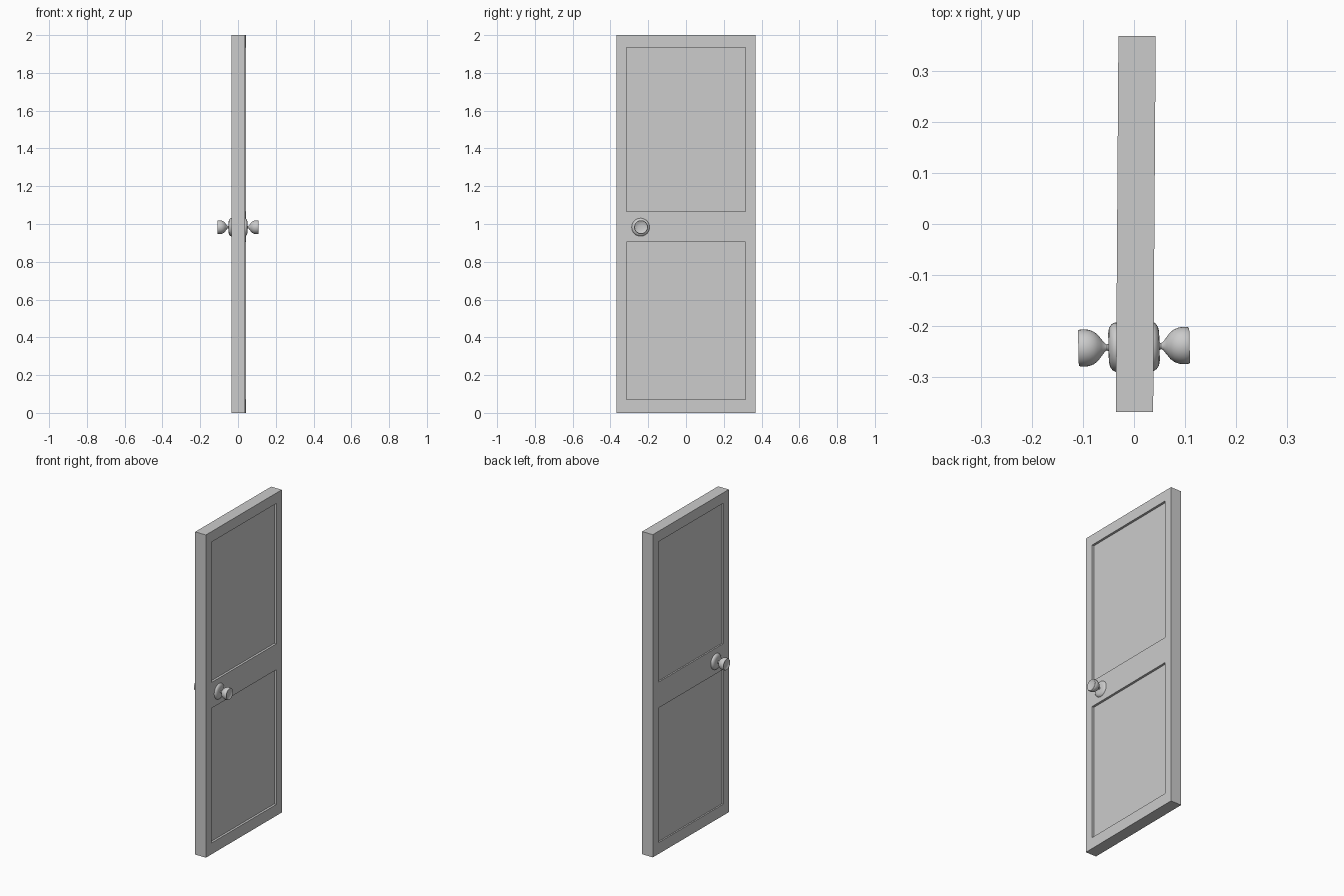
import bpy, bmesh, math
from mathutils import Matrix, Vector

if "Cube" in bpy.data.objects:
    bpy.data.objects.remove(bpy.data.objects["Cube"])

grey = bpy.data.materials.new("plain grey")
grey.use_nodes = True
COLOUR = (0.6, 0.6, 0.6, 1)
grey.diffuse_color = COLOUR
grey.node_tree.nodes["Principled BSDF"].inputs["Base Color"].default_value = COLOUR

HALF_T, HALF_W = 0.0365, 0.3685
YS = [-HALF_W, -0.315, 0.315, HALF_W]
ZS = [0, 0.07, 0.905, 1.065, 1.935, 2]
DEPTH = {1: 0.014, -1: 0.009}


def add_object(name, bm, matrix):
    bmesh.ops.remove_doubles(bm, verts=bm.verts, dist=1e-5)
    bmesh.ops.recalc_face_normals(bm, faces=bm.faces)
    mesh = bpy.data.meshes.new(name)
    bm.to_mesh(mesh)
    bm.free()
    mesh.materials.append(grey)
    obj = bpy.data.objects.new(name, mesh)
    bpy.context.collection.objects.link(obj)
    obj.matrix_world = matrix
    return obj


# Door leaf: a block cut along the panel edges, panels pushed in on both sides
bm = bmesh.new()
bmesh.ops.create_cube(bm, size=1)
for v in bm.verts:
    v.co = Vector((v.co.x * 2 * HALF_T, v.co.y * 2 * HALF_W, v.co.z * 2 + 1))
for axis, cuts in (((0, 1, 0), YS[1:-1]), ((0, 0, 1), ZS[1:-1])):
    for c in cuts:
        bmesh.ops.bisect_plane(bm, geom=bm.verts[:] + bm.edges[:] + bm.faces[:],
                               plane_co=Vector(axis) * c, plane_no=axis)
panels = []
for f in bm.faces:
    c = f.calc_center_median()
    in_panel = any(lo < c.z < hi for lo, hi in (ZS[1:3], ZS[3:5]))
    if abs(f.normal.x) > 0.9 and abs(c.y) < YS[2] and in_panel:
        panels.append((f, 1 if c.x > 0 else -1))
for face, side in panels:
    new = bmesh.ops.extrude_discrete_faces(bm, faces=[face])["faces"][0]
    for v in new.verts:
        v.co.x -= side * DEPTH[side]
add_object("door_leaf", bm, Matrix.Translation((0.0035, 0, 0)) @ Matrix.Rotation(-0.0068, 4, "Z"))

# Knobs: (radius, distance from door centre) profiles turned around the x axis
ROSE = [(0, 0.03), (0.048, 0.03), (0.048, 0.038), (0.045, 0.043), (0.038, 0.048),
        (0.028, 0.050), (0, 0.050)]
KNOB = [(0.009, 0.046), (0.006, 0.053), (0.008, 0.057), (0.017, 0.064), (0.026, 0.071),
        (0.032, 0.079), (0.0355, 0.088), (0.0365, 0.097), (0.036, 0.106), (0.034, 0.109),
        (0.031, 0.109), (0.027, 0.106), (0.016, 0.104), (0, 0.103)]


def turned(name, profile, side):
    bm = bmesh.new()
    verts = [bm.verts.new((d * side, r, 0)) for r, d in profile]
    edges = [bm.edges.new(pair) for pair in zip(verts, verts[1:])]
    bmesh.ops.spin(bm, geom=verts + edges, cent=(0, 0, 0), axis=(1, 0, 0),
                   angle=math.tau, steps=32)
    obj = add_object(name, bm, Matrix.Translation((0, -0.2405, 0.983))
                     @ Matrix.Rotation(0.025, 4, "Z"))
    bpy.ops.object.select_all(action="DESELECT")
    obj.select_set(True)
    bpy.context.view_layer.objects.active = obj
    bpy.ops.object.shade_smooth_by_angle(angle=math.radians(40))


for label, side in (("left", 1), ("right", -1)):
    turned(label + "_knob_plate", ROSE, side)
    turned(label + "_knob", KNOB, side)
